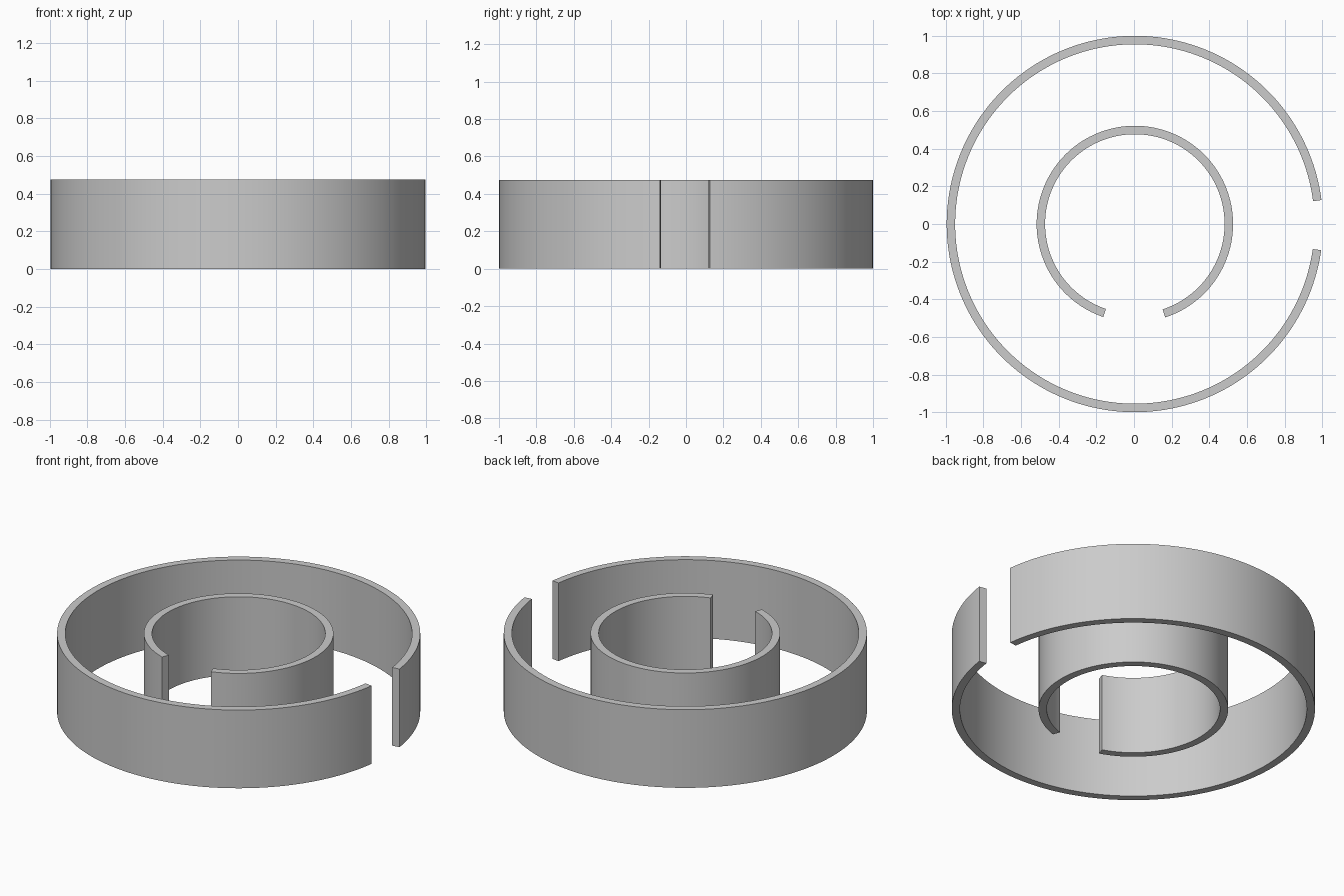
import bpy, bmesh
from math import radians, sin, cos

if "Cube" in bpy.data.objects:
    bpy.data.objects.remove(bpy.data.objects["Cube"])

HEIGHT = 0.475
CENTRE_X = 0.0045   # the gap on +x shortens that side slightly


def split_ring(name, r_out, thickness, start, end, segments):
    """Open upright band swept from start to end angle (degrees)."""
    bm = bmesh.new()
    r_in = r_out - thickness
    profile = [(r_in, 0), (r_out, 0), (r_out, HEIGHT), (r_in, HEIGHT)]
    loops = []
    for i in range(segments + 1):
        a = radians(start + (end - start) * i / segments)
        loops.append([bm.verts.new((CENTRE_X + r * cos(a), r * sin(a), z))
                      for r, z in profile])
    for a, b in zip(loops, loops[1:]):
        for j in range(4):
            k = (j + 1) % 4
            bm.faces.new((a[j], a[k], b[k], b[j]))
    # end caps at the gap
    bm.faces.new(loops[0])
    bm.faces.new(loops[-1][::-1])
    bmesh.ops.recalc_face_normals(bm, faces=bm.faces)
    mesh = bpy.data.meshes.new(name)
    bm.to_mesh(mesh)
    bm.free()
    obj = bpy.data.objects.new(name, mesh)
    bpy.context.collection.objects.link(obj)
    bpy.ops.object.select_all(action='DESELECT')
    obj.select_set(True)
    bpy.context.view_layer.objects.active = obj
    bpy.ops.object.shade_smooth_by_angle(angle=radians(30))


# outer ring, gap on the right side
split_ring("outer_ring", 1.0, 0.045, 7.3, 352.0, 160)
# inner ring, gap at the front
split_ring("inner_ring", 0.522, 0.045, -72.0, 251.2, 128)
